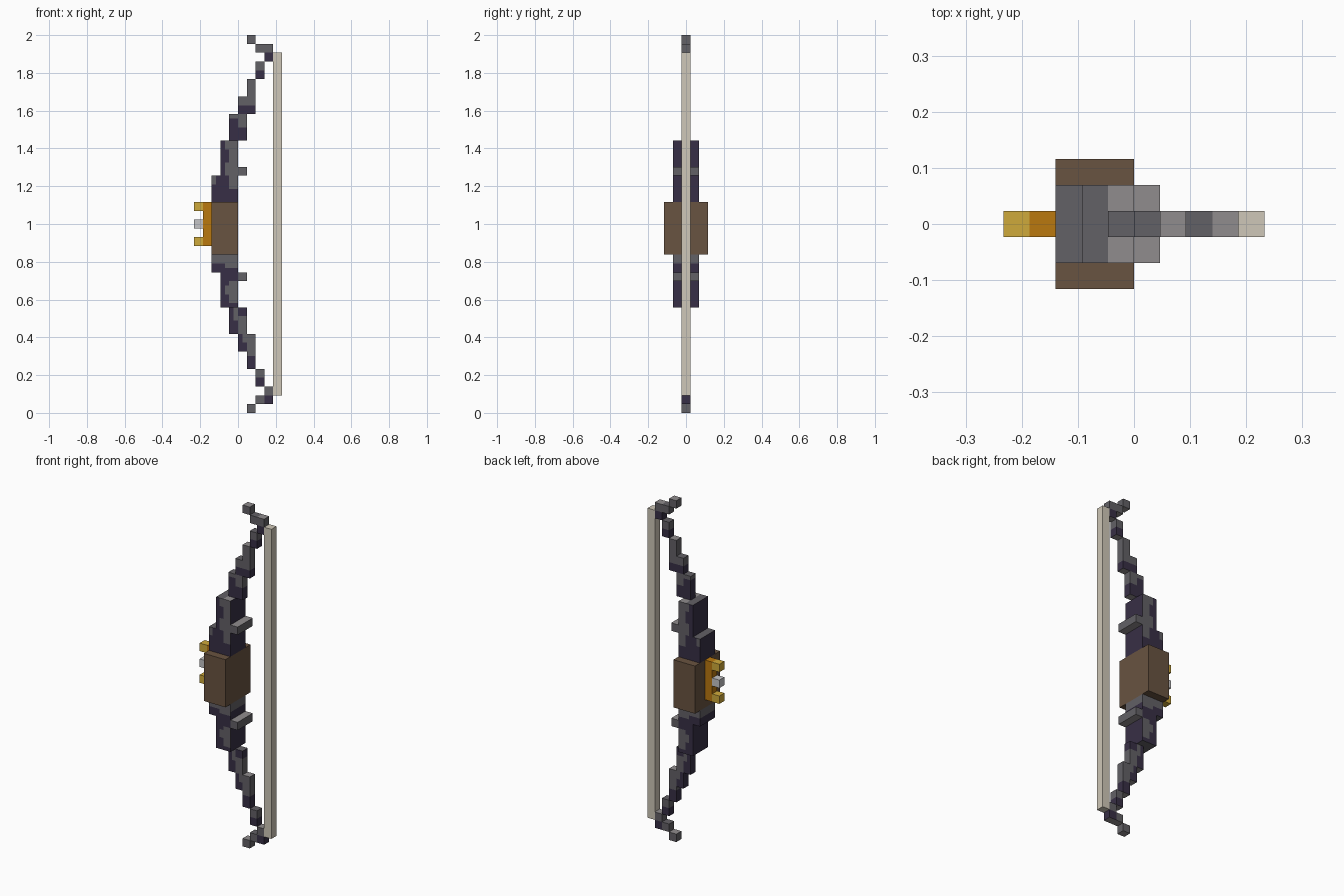
import bpy, bmesh
from mathutils import Vector

if "Cube" in bpy.data.objects:
    bpy.data.objects.remove(bpy.data.objects["Cube"])

U = 2 / 43          # one block
H = U / 2           # half block, used as the limb grid


def material(name, rgb):
    lin = []
    for c in rgb:
        c /= 255
        v = c / 12.92 if c <= 0.04045 else ((c + 0.055) / 1.055) ** 2.4
        lin.append(min(1, v * 1.08))
    m = bpy.data.materials.new(name)
    m.diffuse_color = (*lin, 1)
    m.use_nodes = True
    m.node_tree.nodes["Principled BSDF"].inputs["Base Color"].default_value = m.diffuse_color
    return m


PURPLE = material("dark_purple", (53, 45, 67))
GRAY = material("stone_gray", (95, 93, 98))
LIGHT = material("light_gray", (139, 135, 137))
BROWN = material("leather_brown", (101, 80, 62))
ORANGE = material("orange", (180, 116, 14))
GOLD = material("gold", (200, 164, 56))
SILVER = material("silver", (190, 190, 192))
CREAM = material("string_cream", (200, 193, 178))


def link(name, bm, mats):
    me = bpy.data.meshes.new(name)
    bm.to_mesh(me)
    bm.free()
    for m in mats:
        me.materials.append(m)
    ob = bpy.data.objects.new(name, me)
    bpy.context.collection.objects.link(ob)


def box(name, x0, x1, z0, z1, half_y, mat):
    bm = bmesh.new()
    bmesh.ops.create_cube(bm, size=1)
    for v in bm.verts:
        v.co = Vector(((x0 + x1) / 2 + v.co.x * (x1 - x0),
                       v.co.y * 2 * half_y,
                       (z0 + z1) / 2 + v.co.z * (z1 - z0))) * U
    link(name, bm, [mat])


# Stepped limb blocks: x0, x1, z0, z1, half depth (mirrored about the middle)
STEPS = [(1, 2, 42, 43, .5), (2, 4, 41, 42, .5), (3, 4, 40, 41, .5),
         (2, 3, 38, 40, .5), (1, 2, 36, 38, .5), (0, 2, 34, 36, .5),
         (-1, 1, 31, 34, .5), (-2, 0, 24, 31, 1.5), (-3, -2, 24, 27, 1.5),
         (0, 1, 27, 28, 1.5)]

# Gray mottling on the purple limbs: x0, x1, z0, z1
UPPER_GRAY = [(1, 2, 42, 43), (2, 4, 41, 42), (2, 3, 39, 40), (1, 2, 35, 38),
              (0, 1, 35, 36), (0, 1, 32.5, 34), (-1, 0, 33.5, 34),
              (-1, 0, 25.5, 31), (-1.5, -1, 27, 28.5), (-1.5, -1, 30, 31),
              (-3, -2.5, 26, 27), (0, 1, 27, 28)]
LOWER_GRAY = [(-3, 0, 17, 18), (-1.5, 0, 16.5, 17), (-1, 0, 12.5, 15),
              (-1.5, -1, 13.5, 14.5), (0, 1, 15, 16), (0, 1, 9, 11),
              (-.5, 0, 10.5, 12), (1, 2, 6.5, 9), (.5, 1, 8, 9),
              (2, 3, 4, 5), (3, 4, 2, 3), (2, 3, 1, 2), (1, 2, 0, 1)]


def limb(name, steps, gray):
    cells = set()
    for x0, x1, z0, z1, d in steps:
        for i in range(2 * x0, 2 * x1):
            for j in range(int(-2 * d), int(2 * d)):
                for k in range(2 * z0, 2 * z1):
                    cells.add((i, j, k))

    def colour(i, j, k, axis, sign):
        x, z = (i + .5) / 2, (k + .5) / 2
        wide = 12 < z < 31
        peg = wide and x > 0
        if axis == 2:
            if sign > 0:
                light = (peg or (wide and x > -1) or 3 < x < 4 or 1 < x < 2)
            else:
                light = peg or not wide
            return 2 if light else 1
        if axis == 0 and wide and not peg:
            return 1 if 17 < z < 18 else 0
        return int(any(a < x < b and c < z < d for a, b, c, d in gray))

    # Outer skin of the block cells
    bm = bmesh.new()
    for c in cells:
        for axis in range(3):
            for sign in (-1, 1):
                n = list(c)
                n[axis] += sign
                if tuple(n) in cells:
                    continue
                a, b = (axis + 1) % 3, (axis + 2) % 3
                verts = []
                for da, db in ((0, 0), (1, 0), (1, 1), (0, 1))[::sign]:
                    p = list(c)
                    p[axis] += sign > 0
                    p[a] += da
                    p[b] += db
                    verts.append(bm.verts.new(Vector(p) * H))
                bm.faces.new(verts).material_index = colour(*c, axis, sign)
    bmesh.ops.remove_doubles(bm, verts=bm.verts[:], dist=H * .01)
    link(name, bm, [PURPLE, GRAY, LIGHT])


limb("upper_limb", STEPS, UPPER_GRAY)
lower = [(a, b, 43 - d, 43 - c, y) for a, b, c, d, y in STEPS]
# lower limb stops at the underside of the grip
lower = [(a, b, c, min(d, 18), y) for a, b, c, d, y in lower]
limb("lower_limb", lower, LOWER_GRAY)

# Grip, front plate with studs, and string
box("grip", -3, 0, 18, 24, 2.5, BROWN)
box("front_plate", -4, -3, 19, 24, .5, ORANGE)
box("top_stud", -5, -4, 23, 24, .5, GOLD)
box("middle_stud", -5, -4, 21, 22, .5, SILVER)
box("bottom_stud", -5, -4, 19, 20, .5, GOLD)
box("string", 4, 5, 2, 41, .5, CREAM)
